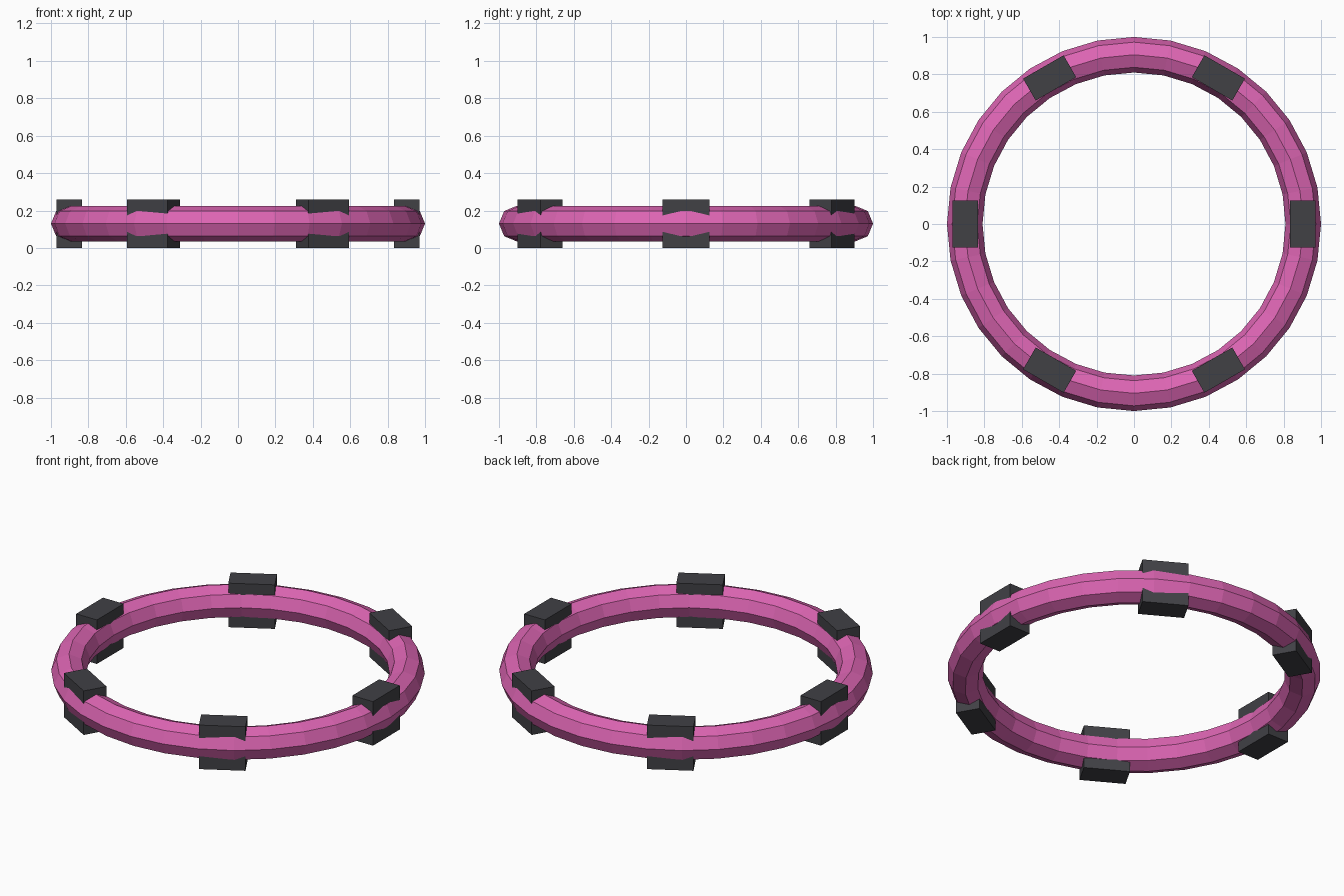
import bpy
import bmesh
from math import cos, sin, tau
from mathutils import Matrix, Vector

cube = bpy.data.objects.get("Cube")
if cube:
    bpy.data.objects.remove(cube, do_unlink=True)

MID_Z = 0.13          # height of the ring's centre plane
RING_R = 0.905        # radius to the middle of the tube
TUBE_R = 0.095
RING_SEGS, TUBE_SEGS = 32, 8
BLOCKS = 6


def material(name, rgb):
    mat = bpy.data.materials.new(name)
    mat.use_nodes = True
    mat.diffuse_color = (*rgb, 1)
    bsdf = next(n for n in mat.node_tree.nodes if n.type == "BSDF_PRINCIPLED")
    bsdf.inputs["Base Color"].default_value = (*rgb, 1)
    return mat


def add_object(name, bm, mat):
    bmesh.ops.recalc_face_normals(bm, faces=bm.faces)
    mesh = bpy.data.meshes.new(name)
    bm.to_mesh(mesh)
    bm.free()
    mesh.materials.append(mat)
    obj = bpy.data.objects.new(name, mesh)
    bpy.context.collection.objects.link(obj)
    return obj


pink = material("pink", (0.72, 0.13, 0.45))
charcoal = material("charcoal", (0.052, 0.052, 0.06))

# Ring: an eight-sided tube swept around a circle, flat shaded
bm = bmesh.new()
loops = []
for i in range(RING_SEGS):
    a = tau * i / RING_SEGS
    loop = []
    for j in range(TUBE_SEGS):
        b = tau * j / TUBE_SEGS
        r = RING_R + TUBE_R * cos(b)
        loop.append(bm.verts.new((r * cos(a), r * sin(a), MID_Z + TUBE_R * sin(b))))
    loops.append(loop)
for i, loop in enumerate(loops):
    after = loops[(i + 1) % RING_SEGS]
    for j in range(TUBE_SEGS):
        k = (j + 1) % TUBE_SEGS
        bm.faces.new((loop[j], after[j], after[k], loop[k]))
add_object("ring", bm, pink)

# Clamp blocks: boxes through the ring, standing proud above and below
for i in range(BLOCKS):
    bm = bmesh.new()
    place = (Matrix.Rotation(tau * i / BLOCKS, 4, "Z")
             @ Matrix.Translation(Vector((0.902, 0, MID_Z)))
             @ Matrix.Diagonal((0.135, 0.25, 2 * MID_Z, 1)))
    bmesh.ops.create_cube(bm, size=1, matrix=place)
    add_object(f"clamp_block_{i + 1}", bm, charcoal)
